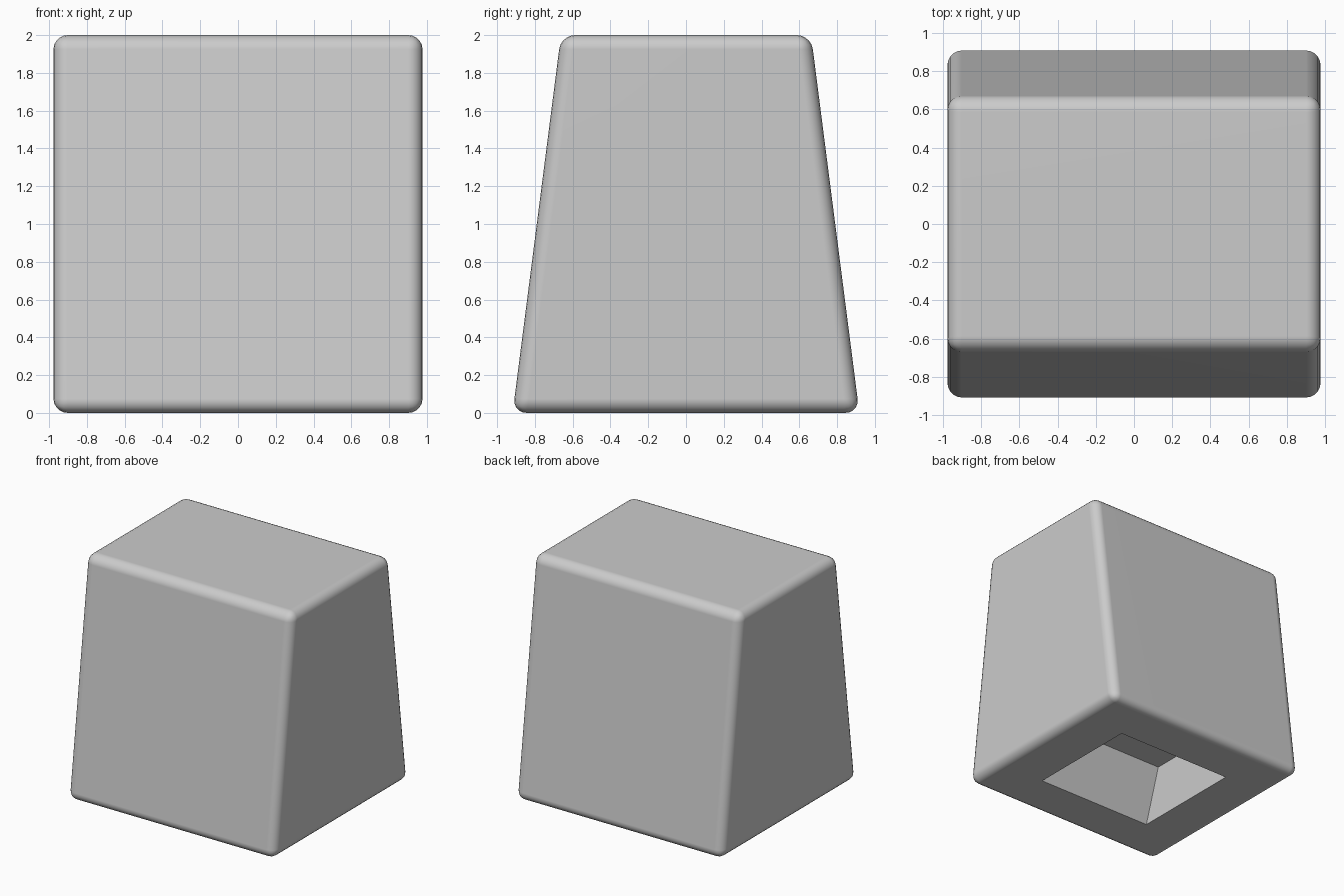
import bpy
import bmesh
from math import copysign, radians

HALF_WIDTH = 0.977
BOTTOM_DEPTH, TOP_DEPTH = 0.918, 0.662   # half depths before rounding
HEIGHT = 2.0
ROUNDING = 0.075
POCKET_X, POCKET_Y = 0.55, 0.50          # half sizes of the underside opening
POCKET_TOP_Y, POCKET_HEIGHT = 0.35, 0.47

cube = bpy.data.objects.get("Cube")
if cube:
    bpy.data.objects.remove(cube, do_unlink=True)


def make_material(name, colour):
    mat = bpy.data.materials.new(name)
    mat.use_nodes = True
    mat.diffuse_color = colour
    mat.node_tree.nodes["Principled BSDF"].inputs["Base Color"].default_value = colour
    return mat


def place_rectangle(verts, half_x, half_y, z):
    for v in verts:
        v.co = (copysign(half_x, v.co.x), copysign(half_y, v.co.y), z)


# Tapered block
bm = bmesh.new()
bmesh.ops.create_cube(bm, size=2)
for z, depth in ((-1, BOTTOM_DEPTH), (1, TOP_DEPTH)):
    ring = [v for v in bm.verts if v.co.z == z]
    place_rectangle(ring, HALF_WIDTH, depth, HEIGHT if z > 0 else 0)

# Rounded edges
bmesh.ops.bevel(bm, geom=bm.edges[:], offset=ROUNDING, offset_type='OFFSET',
                segments=5, profile=0.5, affect='EDGES', clamp_overlap=True)

# Sharp-edged tapered pocket in the underside
bm.normal_update()
base = min(bm.faces, key=lambda f: f.normal.z * f.calc_area())
bmesh.ops.inset_individual(bm, faces=[base], thickness=0.2)
place_rectangle(base.verts, POCKET_X, POCKET_Y, 0)
result = bmesh.ops.extrude_face_region(bm, geom=[base])
roof = [g for g in result["geom"] if isinstance(g, bmesh.types.BMVert)]
place_rectangle(roof, POCKET_X, POCKET_TOP_Y, POCKET_HEIGHT)
if base.is_valid:
    bmesh.ops.delete(bm, geom=[base], context='FACES_ONLY')
bmesh.ops.recalc_face_normals(bm, faces=bm.faces[:])

mesh = bpy.data.meshes.new("tapered_block")
bm.to_mesh(mesh)
bm.free()
mesh.materials.append(make_material("light_grey", (0.6, 0.6, 0.6, 1)))
block = bpy.data.objects.new("tapered_block", mesh)
bpy.context.collection.objects.link(block)

# Smooth rounding with flat main faces
bpy.ops.object.select_all(action='DESELECT')
block.select_set(True)
bpy.context.view_layer.objects.active = block
bpy.ops.object.shade_smooth_by_angle(angle=radians(35))
weighted = block.modifiers.new("flat_faces", 'WEIGHTED_NORMAL')
weighted.keep_sharp = True
